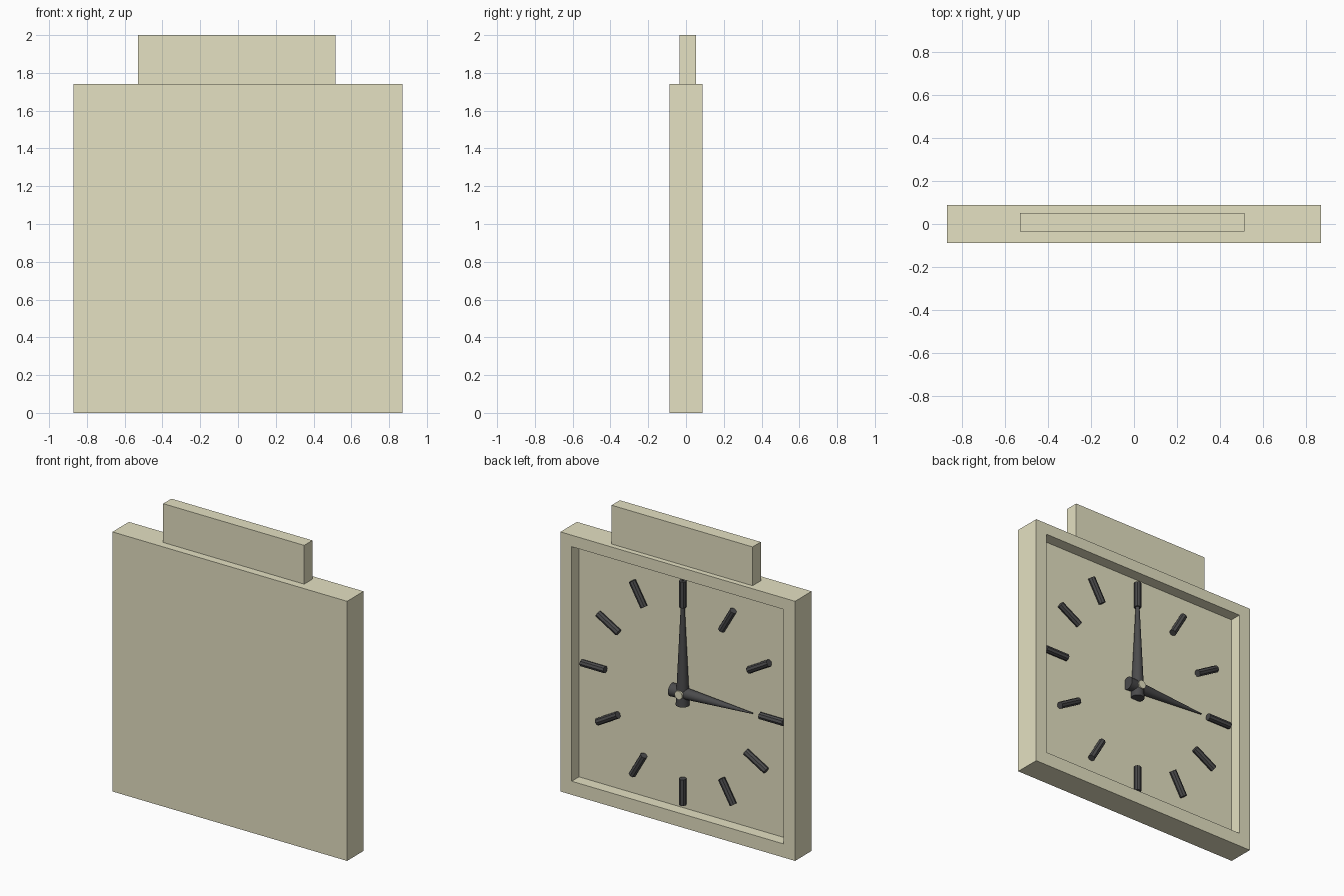
import bpy, bmesh, math
from mathutils import Vector, Matrix

cube = bpy.data.objects.get("Cube")
if cube:
    bpy.data.objects.remove(cube, do_unlink=True)


def material(name, rgb):
    m = bpy.data.materials.new(name)
    m.use_nodes = True
    m.diffuse_color = (*rgb, 1)
    bsdf = next(n for n in m.node_tree.nodes if n.type == "BSDF_PRINCIPLED")
    bsdf.inputs["Base Color"].default_value = (*rgb, 1)
    return m


KHAKI = material("pale_khaki", (0.78, 0.75, 0.54))
DARK = material("charcoal", (0.07, 0.07, 0.072))

CASE_Y = 0.0875                      # half the depth of the case
DIAL_Y = 0.01                        # depth of the recessed dial
CENTRE = Vector((0, 0.035, 0.875))   # hand axis, just above the dial


def add(name, bm, mat, smooth=False):
    bmesh.ops.recalc_face_normals(bm, faces=bm.faces)
    me = bpy.data.meshes.new(name)
    bm.to_mesh(me)
    bm.free()
    me.materials.append(mat)
    ob = bpy.data.objects.new(name, me)
    bpy.context.collection.objects.link(ob)
    if smooth:
        bpy.ops.object.select_all(action="DESELECT")
        ob.select_set(True)
        bpy.context.view_layer.objects.active = ob
        bpy.ops.object.shade_smooth_by_angle(angle=math.radians(40))
    return ob


def box(lo, hi):
    lo, hi = Vector(lo), Vector(hi)
    bm = bmesh.new()
    bmesh.ops.create_cube(bm, size=1, matrix=Matrix.Translation((lo + hi) / 2)
                          @ Matrix.Diagonal((*(hi - lo), 1)))
    return bm


def rod(name, start, end, r1, r2, mat, sides, smooth):
    """Round bar or cone between two points."""
    axis = end - start
    bm = bmesh.new()
    bmesh.ops.create_cone(
        bm, cap_ends=True, segments=sides, radius1=r1, radius2=r2, depth=axis.length,
        matrix=Matrix.Translation((start + end) / 2)
        @ axis.to_track_quat("Z", "Y").to_matrix().to_4x4())
    return add(name, bm, mat, smooth)


def clock_dir(hour):
    """Direction of an hour on the dial, which faces +y."""
    a = math.radians(30 * hour)
    return Vector((-math.sin(a), 0, math.cos(a)))


# Case: a slab with a framed recess on the +y side, its floor being the dial
bm = box((-0.87, -CASE_Y, 0), (0.87, CASE_Y, 1.74))
bm.normal_update()
face = max(bm.faces, key=lambda f: f.normal.y)
for thickness, shift in ((0.084, (0, 0, 0.007)), (0, (0, DIAL_Y - CASE_Y, 0))):
    bmesh.ops.inset_individual(bm, faces=[face], thickness=thickness, use_even_offset=True)
    bmesh.ops.translate(bm, verts=face.verts, vec=shift)
add("case", bm, KHAKI)

# Top block
add("top_block", box((-0.53, -0.035, 1.74), (0.515, 0.052, 2)), KHAKI)

# Hour marks, a few set closer to the centre
inward = {2: 0.01, 4: 0.035, 8: 0.02, 10: 0.025}
for h in range(1, 13):
    d = clock_dir(h)
    start = CENTRE + d * (0.575 - inward.get(h, 0))
    rod(f"hour_mark_{h}", start, start + d * 0.175, 0.023, 0.023, DARK, 8, False)

# Tapered hands, with tails past the centre
for name, hour, tail, reach in (("minute_hand", 12, 0.08, 0.755), ("hour_hand", 3, 0.08, 0.52)):
    d = clock_dir(hour)
    rod(name, CENTRE - d * tail, CENTRE + d * reach, 0.043, 0.004, DARK, 24, True)

# Centre pin
pin_base = Vector((0, DIAL_Y, CENTRE.z))
rod("centre_pin", pin_base, pin_base + Vector((0, 0.072, 0)), 0.028, 0.028, KHAKI, 24, True)
